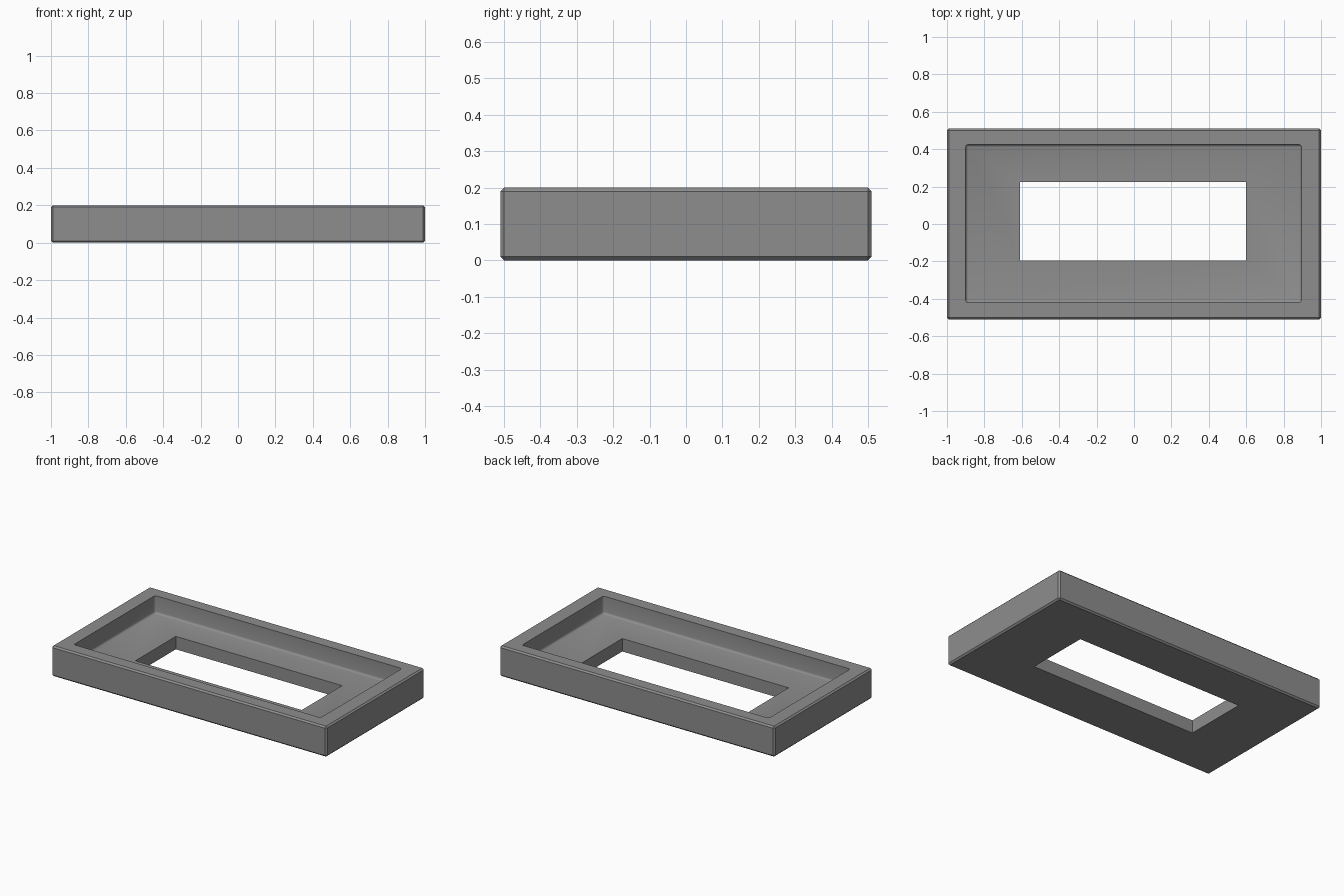
import bpy, bmesh

# Remove the default cube
cube = bpy.data.objects.get("Cube")
if cube:
    bpy.data.objects.remove(cube, do_unlink=True)

# Single grey material
grey = bpy.data.materials.new("mid_grey")
grey.use_nodes = True
colour = (0.27, 0.27, 0.27, 1)
grey.diffuse_color = colour
grey.node_tree.nodes["Principled BSDF"].inputs["Base Color"].default_value = colour

HEIGHT, FLOOR = 0.2, 0.085
OUTER = (-1.0, 1.0, -0.51, 0.51)
RECESS = (-0.9, 0.895, -0.42, 0.425)
HOLE = (-0.61, 0.6, -0.195, 0.225)

bm = bmesh.new()


def ring(rect, z):
    x0, x1, y0, y1 = rect
    return [bm.verts.new((x, y, z)) for x, y in ((x0, y0), (x1, y0), (x1, y1), (x0, y1))]


def edges_of(*rings):
    verts = {v for r in rings for v in r}
    return [e for e in bm.edges if all(v in verts for v in e.verts)]


# Closed cross-section of rectangular rings: underside, rim, recess, opening
hole_low, outer_low = ring(HOLE, 0), ring(OUTER, 0)
outer_top, recess_top = ring(OUTER, HEIGHT), ring(RECESS, HEIGHT)
recess_low, hole_top = ring(RECESS, FLOOR), ring(HOLE, FLOOR)
section = [hole_low, outer_low, outer_top, recess_top, recess_low, hole_top]
for a, b in zip(section, section[1:] + section[:1]):
    for i in range(4):
        j = (i + 1) % 4
        bm.faces.new((a[i], a[j], b[j], b[i]))
bmesh.ops.recalc_face_normals(bm, faces=bm.faces)

# Soft fillet inside the recess, then a flat chamfer around the outside
rim = set(edges_of(recess_top))
inside = [e for e in edges_of(recess_top, recess_low) if e not in rim]
outside = edges_of(outer_low, outer_top)
bmesh.ops.bevel(bm, geom=outside, offset=0.01, segments=1, profile=0.5, affect='EDGES')
inside = [e for e in inside if e.is_valid]
bmesh.ops.bevel(bm, geom=inside, offset=0.014, segments=3, profile=0.5, affect='EDGES')

mesh = bpy.data.meshes.new("tray_frame")
bm.to_mesh(mesh)
bm.free()
mesh.materials.append(grey)
tray = bpy.data.objects.new("tray_frame", mesh)
bpy.context.collection.objects.link(tray)

# Smooth only the recess fillet
bpy.ops.object.select_all(action='DESELECT')
tray.select_set(True)
bpy.context.view_layer.objects.active = tray
bpy.ops.object.shade_smooth_by_angle(angle=0.61)
